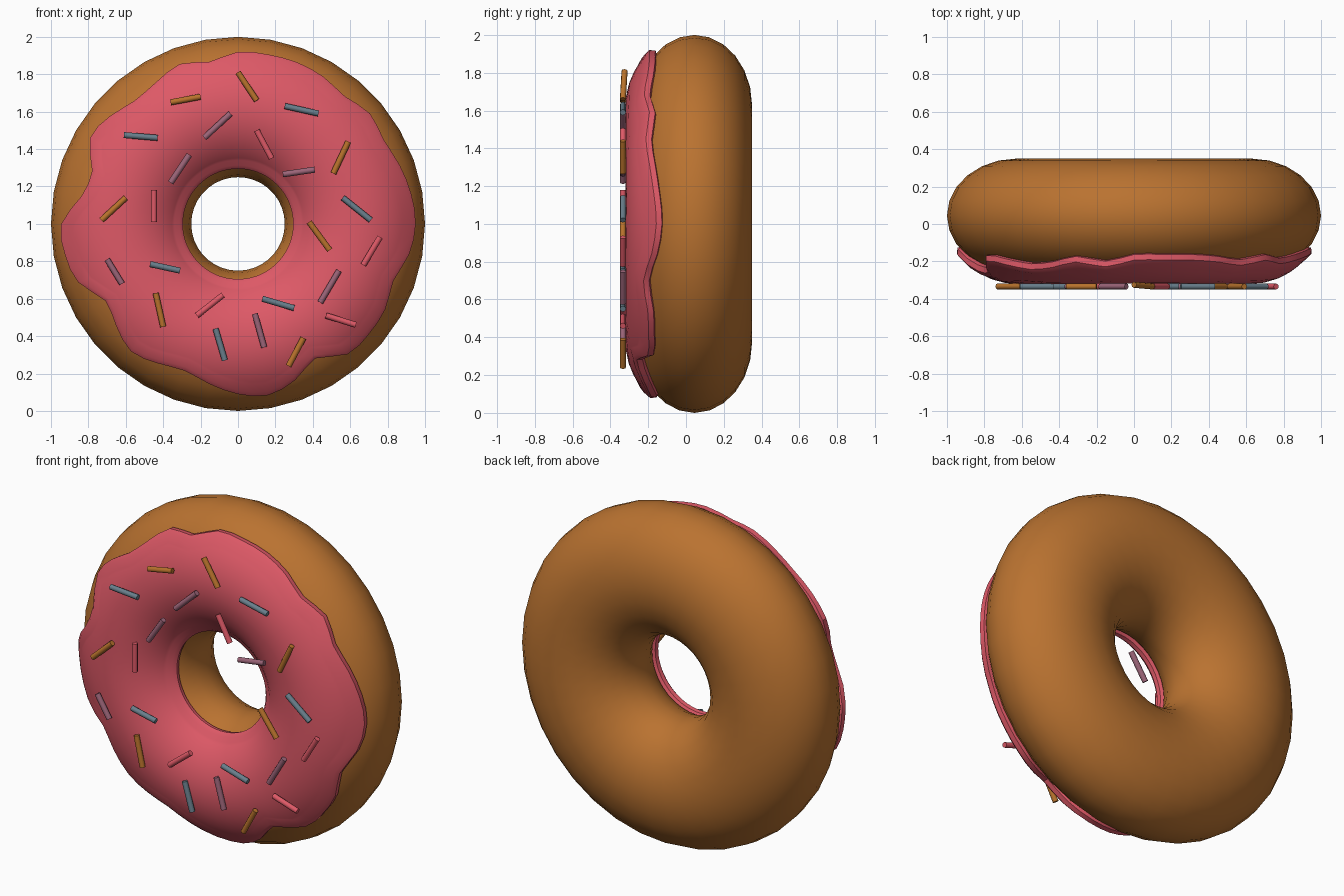
import bpy, bmesh, math
from mathutils import Vector

if "Cube" in bpy.data.objects:
    bpy.data.objects.remove(bpy.data.objects["Cube"])

def mat(name, rgb):
    m = bpy.data.materials.new(name)
    m.diffuse_color = (*rgb, 1)
    m.use_nodes = True
    m.node_tree.nodes["Principled BSDF"].inputs["Base Color"].default_value = m.diffuse_color
    return m

BROWN = mat("baked_brown", (0.49, 0.17, 0.03))
PINK = mat("icing_pink", (0.73, 0.10, 0.135))
ORANGE = mat("sprinkle_orange", (0.48, 0.17, 0.025))
SLATE = mat("sprinkle_slate", (0.14, 0.21, 0.26))
MAUVE = mat("sprinkle_mauve", (0.33, 0.13, 0.19))
RED = mat("sprinkle_red", (0.73, 0.10, 0.135))

def finish(bm, name, material, angle):
    bmesh.ops.recalc_face_normals(bm, faces=bm.faces)
    me = bpy.data.meshes.new(name)
    bm.to_mesh(me)
    bm.free()
    ob = bpy.data.objects.new(name, me)
    bpy.context.collection.objects.link(ob)
    me.materials.append(material)
    bpy.ops.object.select_all(action='DESELECT')
    ob.select_set(True)
    bpy.context.view_layer.objects.active = ob
    bpy.ops.object.shade_smooth_by_angle(angle=math.radians(angle))
    return ob

def ring_solid(name, profile, segs, material, angle):
    """Sweep a closed (radius, y) profile, which may vary with angle, about the y axis."""
    bm = bmesh.new()
    rows = []
    for i in range(segs):
        a = 2 * math.pi * i / segs
        rows.append([bm.verts.new((r * math.cos(a), y, 1 + r * math.sin(a)))
                     for r, y in profile(a)])
    n = len(rows[0])
    for i in range(segs):
        p, q = rows[i], rows[(i + 1) % segs]
        for j in range(n):
            k = (j + 1) % n
            bm.faces.new((p[j], p[k], q[k], q[j]))
    return finish(bm, name, material, angle)

# Tube cross-section shared by dough and icing
MID, A, CY, B = 0.625, 0.375, 0.045, 0.305

def front(r, b):
    c = max(-1, min(1, (r - MID) / A))
    return CY - b * math.sqrt(1 - c * c)

# Dough ring
def dough_profile(a):
    return [(MID + A * math.cos(t), CY + B * math.sin(t))
            for t in (2 * math.pi * k / 24 for k in range(24))]

ring_solid("dough", dough_profile, 36, BROWN, 60)

# Icing: wavy outer edge radius every 10 degrees
EDGE = [.95, .94, .92, .90, .92, .89, .91, .92, .92, .92, .88, .91,
        .875, .86, .895, .915, .83, .85, .945, .94, .91, .82, .85, .89,
        .86, .835, .87, .91, .93, .89, .83, .91, .915, .91, .885, .93]

def edge(a):
    t = a / (2 * math.pi) * 36
    i = int(t + 1e-6)
    f = t - i
    p0, p1, p2, p3 = (EDGE[(i + d) % 36] for d in (-1, 0, 1, 2))
    return p1 + 0.5 * f * (p2 - p0 + f * (2*p0 - 5*p1 + 4*p2 - p3
                                          + f * (3*(p1 - p2) + p3 - p0)))

def icing_profile(a):
    ro, ri, bi = edge(a), 0.295, 0.365
    yo, yi = front(ro, B) - 0.02, front(ri, B) - 0.03
    pts = [(ri + 0.03, yi + 0.01), (ri + 0.004, yi - 0.005), (ri, yi - 0.028),
           (ri + 0.018, yi - 0.05)]                       # inner lip
    r0, r1 = ri + 0.045, ro - 0.065
    for k in range(11):                                   # domed face
        u = 0.5 - 0.5 * math.cos(math.pi * k / 10)
        r = r0 + (r1 - r0) * u
        pts.append((r, front(r, bi)))
    pts += [(ro - 0.02, yo - 0.052), (ro, yo - 0.03),
            (ro - 0.003, yo), (ro - 0.04, yo + 0.01)]     # outer lip
    for k in range(1, 6):                                 # hidden underside
        r = ro - 0.04 + (ri + 0.03 - ro + 0.04) * k / 6
        pts.append((r, front(r, B) + 0.03))
    return pts

ring_solid("icing", icing_profile, 72, PINK, 35)

# Sprinkles: end points (x, z, x, z) on the front
SPRINKLES = {
    "orange": (ORANGE, [(-.36, 1.65, -.20, 1.68), (0, 1.81, .10, 1.66), (.51, 1.27, .59, 1.44),
                        (-.73, 1.02, -.60, 1.14), (.38, 1.01, .49, .86),
                        (-.44, .63, -.40, .45), (.27, .24, .35, .39)]),
    "slate": (SLATE, [(-.61, 1.475, -.43, 1.46), (.25, 1.63, .43, 1.59), (.56, 1.14, .71, 1.02),
                      (-.47, .785, -.31, .75), (.13, .60, .30, .55), (-.12, .44, -.07, .27)]),
    "mauve": (MAUVE, [(-.18, 1.46, -.04, 1.59), (-.36, 1.22, -.26, 1.37), (.24, 1.265, .41, 1.29),
                      (-.70, .81, -.62, .68), (.44, .58, .54, .75), (.09, .52, .14, .34)]),
    "red": (RED, [(.10, 1.50, .18, 1.35), (-.45, 1.18, -.45, 1.01), (.67, .78, .76, .93),
                  (-.22, .51, -.08, .62), (.47, .51, .63, .46)]),
}
for colour, (material, ends) in SPRINKLES.items():
    for n, (x1, z1, x2, z2) in enumerate(ends):
        # sprinkles near the top edge lean back with the icing
        y1, y2 = (-0.325 if z > 1.75 else -0.334 for z in (z1, z2))
        p, q = Vector((x1, y1, z1)), Vector((x2, y2, z2))
        bm = bmesh.new()
        bmesh.ops.create_cone(bm, cap_ends=True, segments=8, radius1=0.016,
                              radius2=0.016, depth=(q - p).length)
        rot = (q - p).to_track_quat('Z', 'Y').to_matrix().to_4x4()
        bm.transform(rot)
        bmesh.ops.translate(bm, verts=bm.verts, vec=(p + q) / 2)
        finish(bm, f"sprinkle_{colour}_{n + 1}", material, 50)
